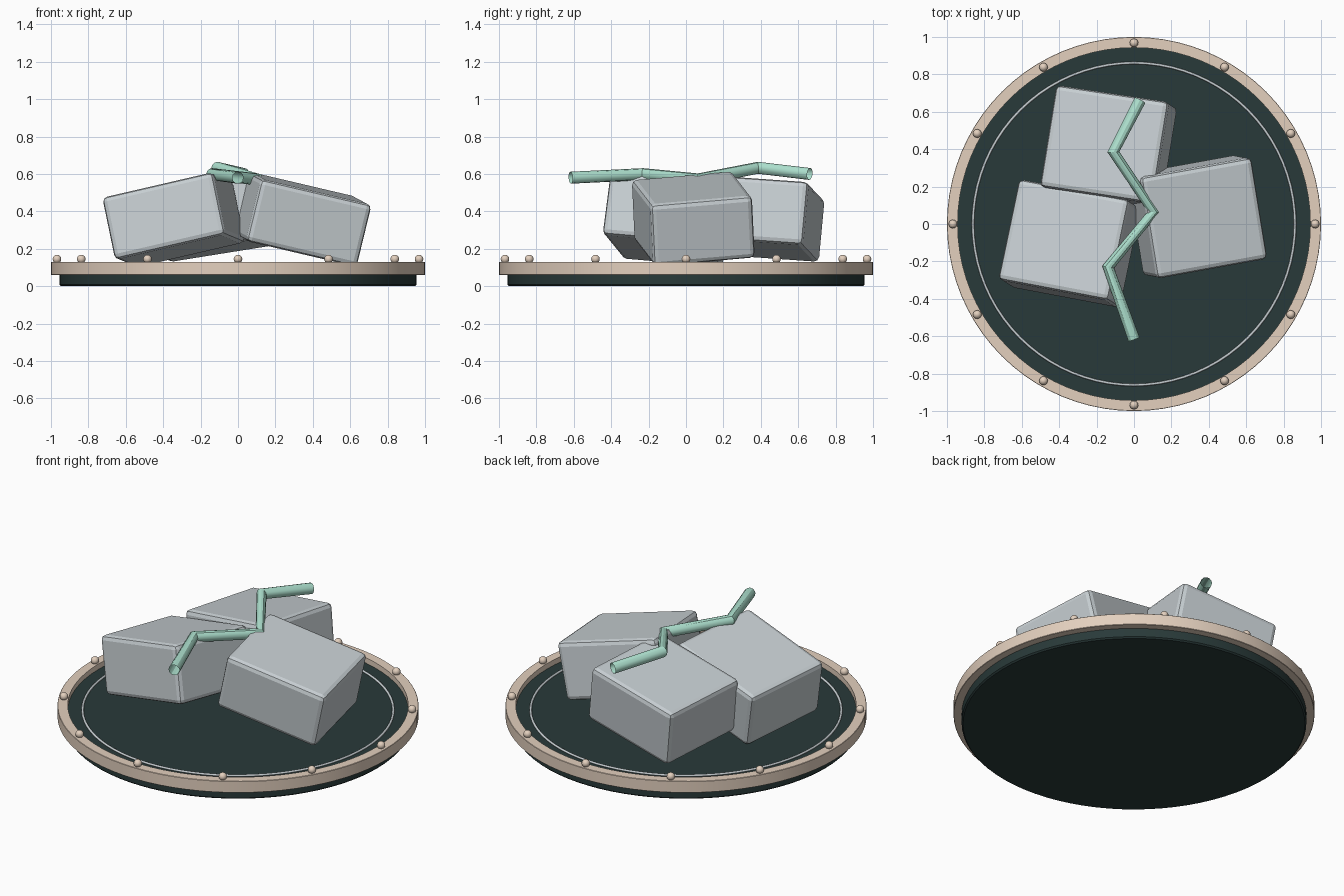
import bpy, bmesh, math

if "Cube" in bpy.data.objects:
    bpy.data.objects.remove(bpy.data.objects["Cube"])


def material(name, rgb):
    m = bpy.data.materials.new(name)
    m.diffuse_color = (*rgb, 1)
    m.use_nodes = True
    m.node_tree.nodes["Principled BSDF"].inputs["Base Color"].default_value = m.diffuse_color
    return m


DARK = material("dark green", (0.022, 0.042, 0.041))
TAN = material("tan", (0.77, 0.63, 0.515))
GREY = material("pale grey", (0.57, 0.62, 0.645))
MINT = material("mint green", (0.42, 0.75, 0.62))


def finish(obj, name, mat, angle=30):
    obj.name = name
    obj.data.materials.clear()
    obj.data.materials.append(mat)
    bpy.ops.object.select_all(action='DESELECT')
    obj.select_set(True)
    bpy.context.view_layer.objects.active = obj
    bpy.ops.object.shade_smooth_by_angle(angle=math.radians(angle))
    return obj


def lathe(name, profile, mat, steps=80, closed=False):
    """Spin an (r, z) profile about the z axis."""
    bm = bmesh.new()
    verts = [bm.verts.new((r, 0, z)) for r, z in profile]
    edges = [bm.edges.new(p) for p in zip(verts, verts[1:])]
    if closed:
        edges.append(bm.edges.new((verts[-1], verts[0])))
    bmesh.ops.spin(bm, geom=verts + edges, cent=(0, 0, 0), axis=(0, 0, 1),
                   angle=math.tau, steps=steps, use_duplicate=False)
    bmesh.ops.remove_doubles(bm, verts=bm.verts, dist=1e-5)
    bmesh.ops.recalc_face_normals(bm, faces=bm.faces)
    mesh = bpy.data.meshes.new(name)
    bm.to_mesh(mesh)
    bm.free()
    obj = bpy.data.objects.new(name, mesh)
    bpy.context.collection.objects.link(obj)
    return finish(obj, name, mat)


# Coaster: dark disc recessed inside a raised tan band
TOP = 0.097
lathe("coaster_disc", [(0, 0), (0.947, 0), (0.955, 0.008), (0.955, TOP), (0, TOP)], DARK)
lathe("coaster_rim", [(0.943, 0.06), (0.998, 0.06), (1, 0.062), (1, 0.128),
                      (0.998, 0.13), (0.943, 0.13)], TAN, closed=True)

# Thin raised ring
bpy.ops.mesh.primitive_torus_add(major_radius=0.861, minor_radius=0.007,
                                 major_segments=80, minor_segments=8,
                                 location=(0, 0, TOP + 0.004))
finish(bpy.context.object, "inlay_ring", GREY, angle=60)

# Twelve round studs on the rim
for i in range(12):
    a = math.tau * i / 12
    bpy.ops.mesh.primitive_uv_sphere_add(segments=16, ring_count=10, radius=0.023,
                                         location=(0.968 * math.cos(a), 0.968 * math.sin(a), 0.145))
    finish(bpy.context.object, f"rim_stud_{i + 1}", TAN)

# Three tilted ice blocks: centre and rotation in degrees
blocks = {
    "left_block": ((-0.344, -0.104, 0.354), (-5, -12.8, -10.7)),
    "right_block": ((0.338, 0.039, 0.360), (5, 13, 10.3)),
    "back_block": ((-0.136, 0.412, 0.362), (-4, -9, -8.6)),
}
for name, (loc, rot) in blocks.items():
    bpy.ops.mesh.primitive_cube_add(size=1, location=loc,
                                    rotation=[math.radians(d) for d in rot])
    block = bpy.context.object
    block.scale = (0.618, 0.552, 0.342)
    bpy.ops.object.transform_apply(location=False, rotation=False, scale=True)
    bevel = block.modifiers.new("rounded_edges", 'BEVEL')
    bevel.width, bevel.segments = 0.027, 2
    bpy.ops.object.modifier_apply(modifier=bevel.name)
    # keep the large faces flat
    finish(block, name, GREY, angle=15)

# Open-ended zigzag tube lying across the blocks
path = [(0.032, 0.662, 0.60), (-0.11, 0.385, 0.633), (0.105, 0.065, 0.571),
        (-0.138, -0.23, 0.599), (0.0, -0.617, 0.58)]
curve = bpy.data.curves.new("zigzag_stem", 'CURVE')
curve.dimensions = '3D'
curve.bevel_depth = 0.032
curve.bevel_resolution = 4
spline = curve.splines.new('POLY')
spline.points.add(len(path) - 1)
for point, co in zip(spline.points, path):
    point.co = (*co, 1)
stem = bpy.data.objects.new("zigzag_stem", curve)
bpy.context.collection.objects.link(stem)
bpy.ops.object.select_all(action='DESELECT')
stem.select_set(True)
bpy.context.view_layer.objects.active = stem
bpy.ops.object.convert(target='MESH')
finish(bpy.context.object, "zigzag_stem", MINT)
